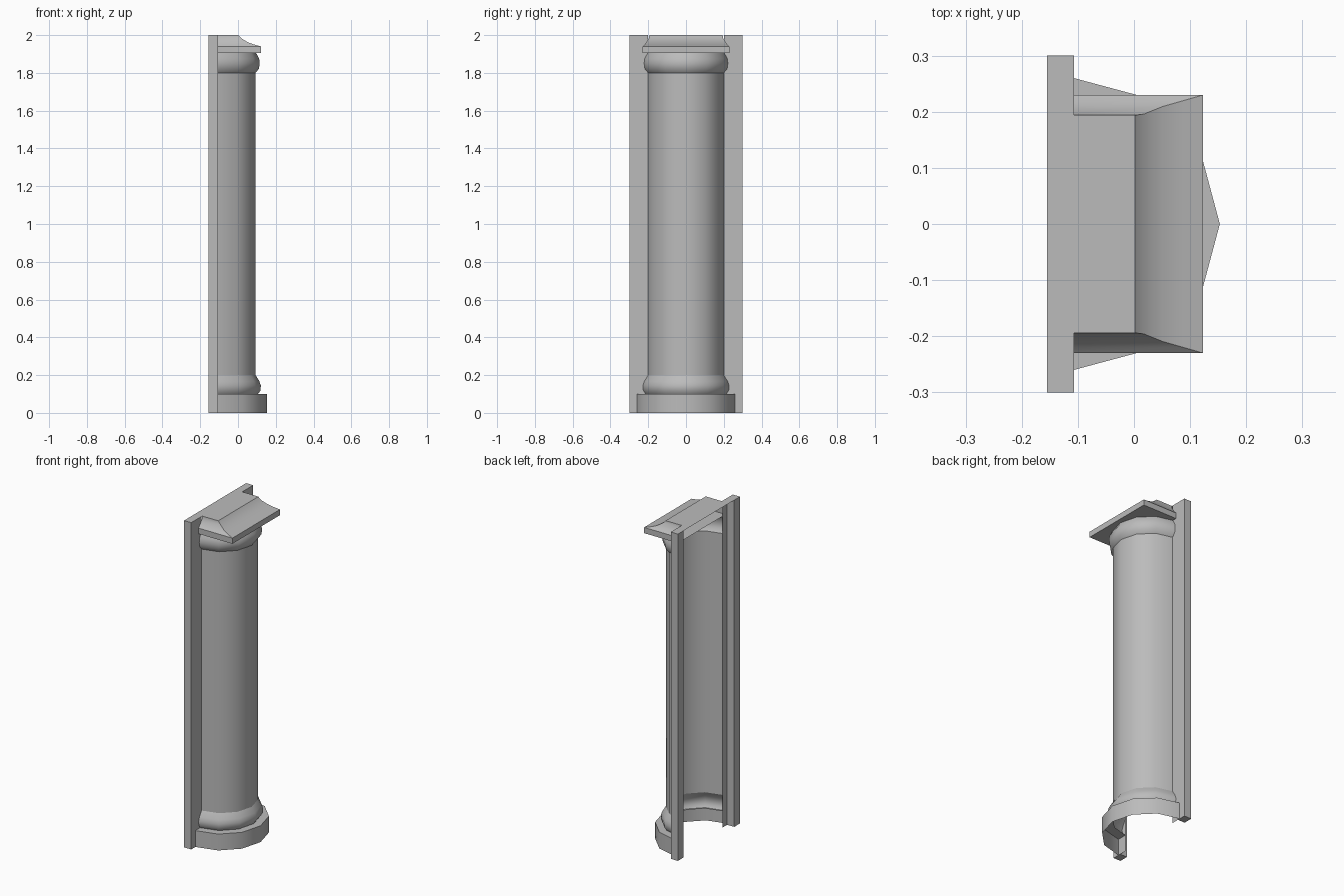
import bpy, bmesh, math

cube = bpy.data.objects.get("Cube")
if cube:
    bpy.data.objects.remove(cube, do_unlink=True)

GREY = 0.5
stone = bpy.data.materials.new("grey stone")
stone.use_nodes = True
stone.diffuse_color = (GREY, GREY, GREY, 1)
stone.node_tree.nodes["Principled BSDF"].inputs["Base Color"].default_value = (GREY, GREY, GREY, 1)

BACK, FACE = -0.155, -0.107   # rear and front planes of the wall strips
HALF, INNER, RADIUS = 0.30, 0.245, 0.20
TOP = 2.0


def finish(bm, name, angle=None):
    bmesh.ops.remove_doubles(bm, verts=bm.verts, dist=0.0001)
    mesh = bpy.data.meshes.new(name)
    bm.to_mesh(mesh)
    bm.free()
    mesh.materials.append(stone)
    obj = bpy.data.objects.new(name, mesh)
    bpy.context.collection.objects.link(obj)
    if angle:
        bpy.ops.object.select_all(action="DESELECT")
        obj.select_set(True)
        bpy.context.view_layer.objects.active = obj
        bpy.ops.object.shade_smooth_by_angle(angle=math.radians(angle))
    return obj


def loft(bm, rings):
    """Join open rings, listed bottom to top, with quads facing outwards."""
    rows = [[bm.verts.new(p) for p in ring] for ring in rings]
    for low, high in zip(rows, rows[1:]):
        for i in range(len(low) - 1):
            bm.faces.new((low[i], low[i + 1], high[i + 1], high[i]))
    return rows


def half_turned(name, profile, sides=6):
    """Half-round shell from (radius, height) pairs."""
    rings = []
    for r, z in profile:
        angles = [math.pi * (i / sides - 0.5) for i in range(sides + 1)]
        rings.append([(FACE + r * math.cos(a), r * math.sin(a), z) for a in angles])
    bm = bmesh.new()
    loft(bm, rings)
    return finish(bm, name, 42)


# Half-round shaft with its base and mouldings
half_turned("plinth", [(0.26, 0), (0.26, 0.1), (0.2, 0.1)])
half_turned("base_moulding", [(0.213, 0.1), (0.226, 0.118), (0.228, 0.145),
                              (0.22, 0.168), (RADIUS, 0.2)])
half_turned("shaft", [(RADIUS, 0.2), (RADIUS, 1.8)])
half_turned("capital_moulding", [(RADIUS, 1.8), (0.218, 1.822), (0.222, 1.85),
                                 (0.219, 1.875), (0.203, 1.905)])

# Wall strips, each with a thin return running in to the shaft
for name, s in (("left_wall_strip", 1), ("right_wall_strip", -1)):
    bm = bmesh.new()
    bmesh.ops.create_cube(bm, size=1)
    for v in bm.verts:
        v.co = (FACE if v.co.x > 0 else BACK,
                s * (HALF if v.co.y > 0 else INNER),
                TOP if v.co.z > 0 else 0)
    ends = [(FACE, s * RADIUS), (FACE, s * INNER)]
    loft(bm, [[(x, y, z) for x, y in ends] for z in (0, TOP)])
    bmesh.ops.recalc_face_normals(bm, faces=bm.faces)
    finish(bm, name)


def cap_ring(x, y, z):
    return [(FACE, -y, z), (x, -y, z), (x, y, z), (FACE, y, z)]


# Square slab on top of the capital
bm = bmesh.new()
rows = loft(bm, [cap_ring(0.123, 0.23, z) for z in (1.905, 1.94)])
bm.faces.new(rows[0][::-1])
finish(bm, "cap_slab")

# Concave upper cap tapering to a flat top
bm = bmesh.new()
rows = loft(bm, [cap_ring(*p) for p in ((0.123, 0.23, 1.94), (0.085, 0.219, 1.95),
                                        (0.05, 0.209, 1.963), (0.018, 0.196, 1.983),
                                        (0.002, 0.194, TOP))])
bm.faces.new(rows[-1])
finish(bm, "cap_cove", 40)

# Thin cover closing the top between the strips
bm = bmesh.new()
loft(bm, [[(BACK, -INNER, TOP), (FACE, -INNER, TOP)],
          [(BACK, INNER, TOP), (FACE, INNER, TOP)]])
finish(bm, "top_cover")
